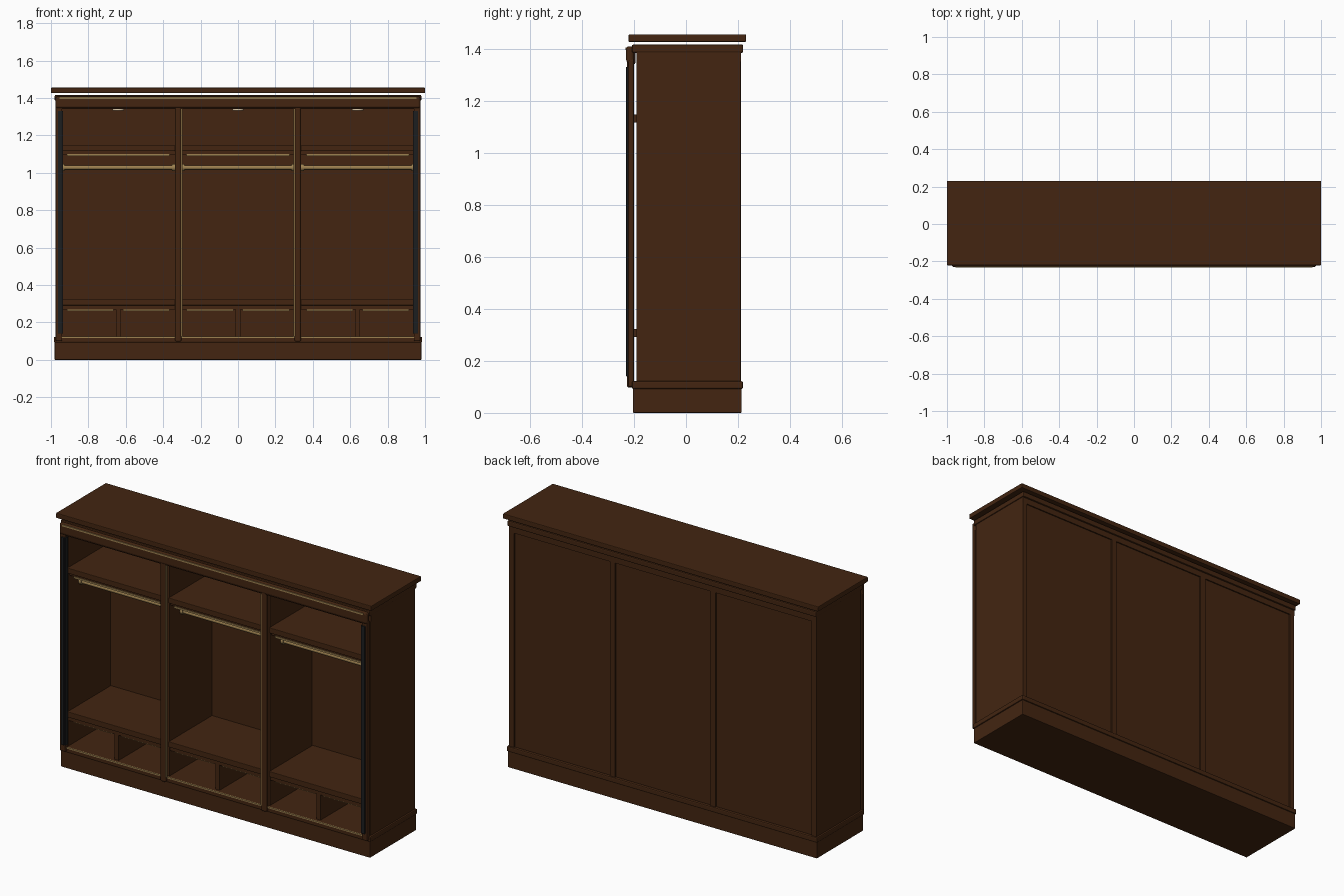
import bpy, math

if "Cube" in bpy.data.objects:
    bpy.data.objects.remove(bpy.data.objects["Cube"])


def mat(name, c):
    m = bpy.data.materials.new(name)
    m.diffuse_color = (*c, 1)
    m.use_nodes = True
    m.node_tree.nodes["Principled BSDF"].inputs["Base Color"].default_value = m.diffuse_color
    return m


WOOD = mat("dark_walnut", (0.056, 0.0185, 0.0055))
GOLD = mat("brass", (0.34, 0.22, 0.08))
BLACK = mat("black_metal", (0.012, 0.013, 0.014))
LIGHT = mat("warm_light", (0.75, 0.62, 0.42))


def finish(o, name, m, bevel=0, seg=2):
    o.name = name
    o.data.materials.append(m)
    if bevel:
        b = o.modifiers.new("bevel", 'BEVEL')
        b.width, b.segments = bevel, seg
        b.limit_method = 'ANGLE'
    return o


def box(name, x, y, z, m=WOOD, bevel=0.0, seg=2):
    """Box from (min, max) pairs."""
    me = bpy.data.meshes.new(name)
    v = [(a, b, c) for a in x for b in y for c in z]
    f = [(0, 1, 3, 2), (4, 6, 7, 5), (0, 4, 5, 1), (2, 3, 7, 6), (0, 2, 6, 4), (1, 5, 7, 3)]
    me.from_pydata(v, [], f)
    o = bpy.data.objects.new(name, me)
    bpy.context.collection.objects.link(o)
    return finish(o, name, m, bevel, seg)


def cyl(name, loc, r, depth, m, axis='Z', n=20):
    rot = (0, math.pi / 2, 0) if axis == 'X' else (0, 0, 0)
    bpy.ops.mesh.primitive_cylinder_add(vertices=n, radius=r, depth=depth, location=loc, rotation=rot)
    bpy.ops.object.shade_smooth_by_angle(angle=math.radians(40))
    return finish(bpy.context.object, name, m)


def sx(s, a, b):
    return (min(s * a, s * b), max(s * a, s * b))


# Base, cornice and the raised top
box("plinth", (-0.98, 0.98), (-0.204, 0.214), (0, 0.093), bevel=0.003)
box("base_moulding", (-0.985, 0.985), (-0.208, 0.219), (0.092, 0.122), bevel=0.006)
box("base_trim", (-0.955, 0.955), (-0.212, -0.205), (0.117, 0.124), GOLD)
box("ceiling", (-0.975, 0.975), (-0.19, 0.211), (0.0 + 1.35, 1.386))
box("cornice", (-0.98, 0.98), (-0.208, 0.22), (1.384, 1.416), bevel=0.006)
box("frieze", (-0.965, 0.965), (-0.222, -0.195), (1.34, 1.39), bevel=0.004)
box("frieze_cap", (-0.975, 0.975), (-0.23, -0.2), (1.345, 1.409), bevel=0.012, seg=3)
box("frieze_trim", (-0.955, 0.955), (-0.232, -0.224), (1.395, 1.404), GOLD)
box("top_slab", (-1, 1), (-0.221, 0.231), (1.426, 1.455), bevel=0.004)

# Sides, dividers and front posts
for s in (-1, 1):
    box("side_panel", sx(s, 0.943, 0.975), (-0.19, 0.211), (0.12, 1.384), bevel=0.002)
    box("side_post", sx(s, 0.94, 0.975), (-0.222, -0.2), (0.1, 1.36), bevel=0.005)
    box("side_black_strip", sx(s, 0.944, 0.963), (-0.23, -0.221), (0.14, 1.33), BLACK, 0.002)
    box("side_black_edge", sx(s, 0.936, 0.946), (-0.225, -0.205), (0.14, 1.33), BLACK)
    box("divider", sx(s, 0.301, 0.335), (-0.19, 0.211), (0.12, 1.384))
    box("divider_post", sx(s, 0.303, 0.336), (-0.227, -0.2), (0.097, 1.36), bevel=0.009, seg=3)
    box("divider_trim", sx(s, 0.298, 0.304), (-0.222, -0.212), (0.125, 1.34), GOLD)

# Three equal bays
for cx, w in ((-0.64, 0.303), (0, 0.301), (0.64, 0.303)):
    full = (cx - w, cx + w)
    box("back_panel", (cx - w - 0.005, cx + w + 0.005), (0.193, 0.204), (0.12, 1.36))
    box("upper_shelf", full, (-0.2, 0.195), (1.116, 1.147), bevel=0.003)
    box("upper_shelf_rail", full, (-0.18, -0.155), (1.098, 1.118))
    box("upper_shelf_light", (cx - 0.275, cx + 0.275), (-0.185, -0.17), (1.089, 1.099), GOLD)
    box("lower_shelf", full, (-0.2, 0.195), (0.291, 0.323), bevel=0.003)
    box("lower_shelf_base", full, (-0.188, 0.195), (0.268, 0.292))
    box("cubby_divider", (cx - 0.013, cx + 0.013), (-0.185, 0.195), (0.12, 0.27))
    for s in (-1, 1):
        a = cx + s * 0.15
        box("cubby_light", (a - 0.125, a + 0.125), (-0.183, -0.17), (0.262, 0.269), GOLD)
        cyl("rod_bracket", (cx + s * (w - 0.008), -0.08, 1.028), 0.018, 0.016, GOLD, 'X')
    cyl("hanging_rod", (cx, -0.08, 1.028), 0.012, 2 * w, GOLD, 'X')
    cyl("ceiling_spotlight", (cx, -0.05, 1.343), 0.03, 0.02, LIGHT)
